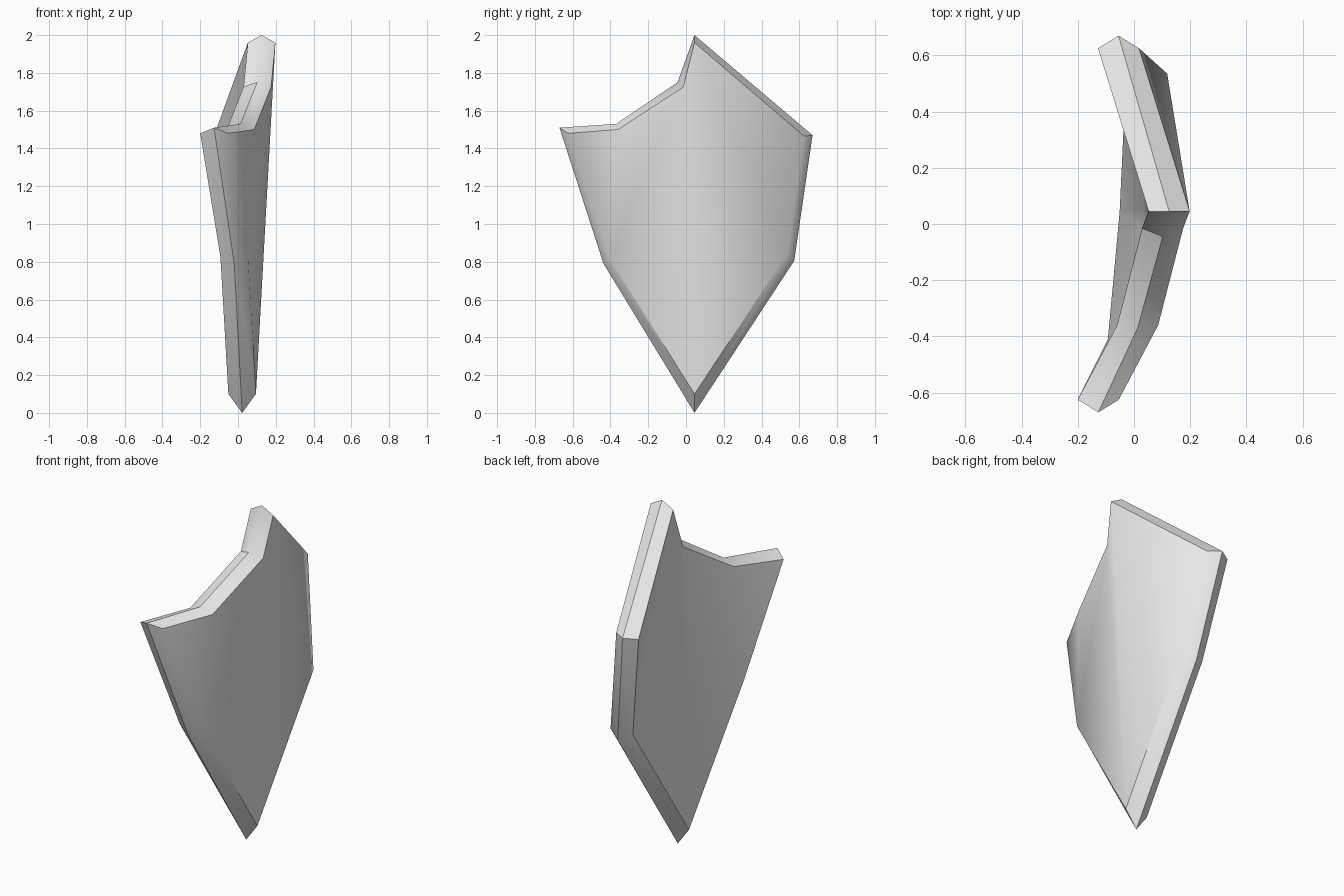
import bpy
import bmesh
import math

cube = bpy.data.objects.get("Cube")
if cube:
    bpy.data.objects.remove(cube)

# One plain colour for the whole shield
grey = bpy.data.materials.new("light_grey")
grey.use_nodes = True
colour = (0.8, 0.8, 0.8, 1)
grey.diffuse_color = colour
grey.node_tree.nodes["Principled BSDF"].inputs["Base Color"].default_value = colour

HALF = 0.073  # half the plate thickness

# Outline corners: plate edge (y, z), rim ridge (y, z), depth x of the ridge
outline = {
    "top": ((0.045, 1.96), (0.045, 2.0), 0.125),
    "notch": ((-0.015, 1.725), (-0.045, 1.75), 0.102),
    "shoulder": ((-0.36, 1.5), (-0.37, 1.53), 0.013),
    "horn": ((-0.625, 1.48), (-0.67, 1.51), -0.127),
    "front_waist": ((-0.41, 0.825), (-0.437, 0.79), -0.02),
    "tip": ((0.045, 0.1), (0.045, 0.0), 0.022),
    "back_waist": ((0.535, 0.84), (0.573, 0.805), 0.045),
    "wing": ((0.625, 1.465), (0.67, 1.47), -0.055),
}

# How each curved side of the plate is split into flat facets
facets = [
    ("top", "notch", "tip"),
    ("notch", "front_waist", "tip"),
    ("notch", "shoulder", "front_waist"),
    ("shoulder", "horn", "front_waist"),
    ("top", "tip", "back_waist"),
    ("top", "back_waist", "wing"),
]

bm = bmesh.new()


def ring(offset, on_ridge):
    """Add one loop of corners, shifted along x."""
    return {name: bm.verts.new((x + offset, *(ridge if on_ridge else edge)))
            for name, (edge, ridge, x) in outline.items()}


outer, ridge, inner = ring(HALF, False), ring(0, True), ring(-HALF, False)

# Convex outer side and concave inner side
for names in facets:
    bm.faces.new([outer[n] for n in names])
    bm.faces.new([inner[n] for n in reversed(names)])

# Two-sided bevelled rim
corners = list(outline)
for a, b in zip(corners, corners[1:] + corners[:1]):
    for upper, lower in ((outer, ridge), (ridge, inner)):
        bm.faces.new((upper[b], upper[a], lower[a], lower[b]))

bmesh.ops.recalc_face_normals(bm, faces=bm.faces)
mesh = bpy.data.meshes.new("shield")
bm.to_mesh(mesh)
bm.free()
mesh.materials.append(grey)

shield = bpy.data.objects.new("shield", mesh)
bpy.context.collection.objects.link(shield)

# Soft facets, crisp rim
bpy.ops.object.select_all(action="DESELECT")
shield.select_set(True)
bpy.context.view_layer.objects.active = shield
bpy.ops.object.shade_smooth_by_angle(angle=math.radians(40))
